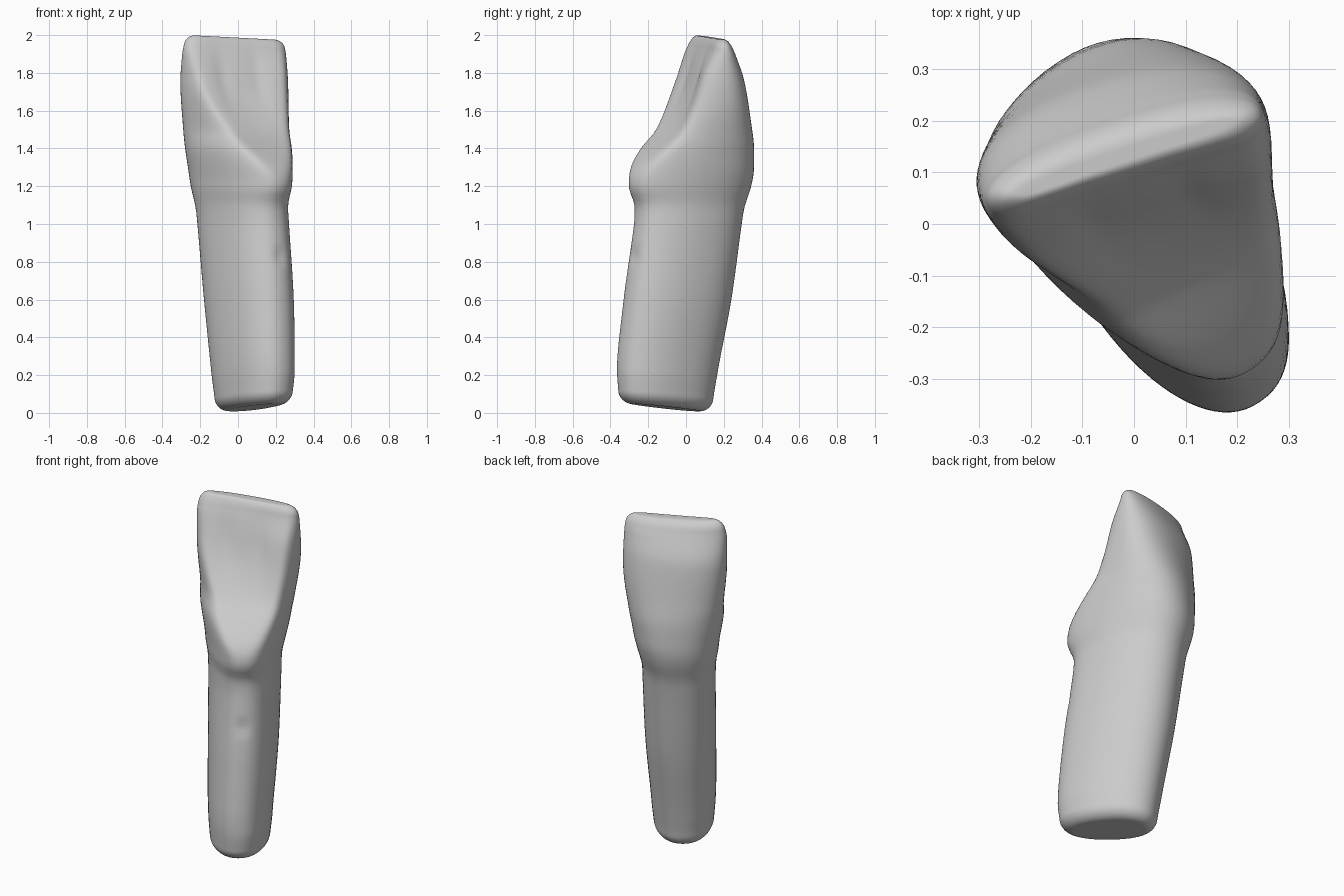
import bpy
import bmesh
from math import sin, cos, pi, radians, exp, copysign, log, sqrt

cube = bpy.data.objects.get("Cube")
if cube:
    bpy.data.objects.remove(cube)

SEGMENTS, LEVELS = 72, 100

# Extents of the body: z, x min, x max, y min, y max
EXTENTS = [
    (0.0, -0.12, 0.285, -0.355, 0.14),
    (0.2, -0.14, 0.3, -0.365, 0.165),
    (0.6, -0.18, 0.295, -0.33, 0.24),
    (1.0, -0.215, 0.27, -0.275, 0.295),
    (1.09, -0.225, 0.265, -0.272, 0.31),
    (1.2, -0.25, 0.285, -0.302, 0.345),
    (1.3, -0.265, 0.29, -0.292, 0.36),
    (1.4, -0.28, 0.285, -0.24, 0.36),
    (1.5, -0.29, 0.272, -0.16, 0.35),
    (1.75, -0.305, 0.265, -0.06, 0.31),
    (1.9, -0.295, 0.255, -0.01, 0.265),
    (2.0, -0.28, 0.245, 0.025, 0.235),
]

# Section shape: z, half width, half depth, taper, inner cut, turn in degrees
SHAPES = [
    (0.0, 0.17, 0.28, 0.1, 1.2, 34),
    (1.05, 0.19, 0.3, 0.18, 1.2, 34),
    (1.25, 0.21, 0.34, 0.28, 1.0, 33),
    (1.45, 0.24, 0.32, 0.3, 0.62, 30),
    (1.75, 0.28, 0.2, 0.16, 0.5, 20),
    (2.0, 0.27, 0.07, 0.0, 0.6, 19),
]


def sample(table, z):
    """Smooth curve through the rows of a table at height z."""
    i = 0
    while i < len(table) - 2 and z > table[i + 1][0]:
        i += 1
    r0, r1 = table[i], table[i + 1]
    before, after = table[max(i - 1, 0)], table[min(i + 2, len(table) - 1)]
    h = r1[0] - r0[0]
    t = (z - r0[0]) / h
    out = []
    for p, a, b, q in zip(before[1:], r0[1:], r1[1:], after[1:]):
        m0 = (b - p) / (r1[0] - before[0]) * h
        m1 = (q - a) / (after[0] - r0[0]) * h
        if (a - p) * (b - a) <= 0:
            m0 = 0
        if (b - a) * (q - b) <= 0:
            m1 = 0
        out.append(a + m0 * t + (3 * (b - a) - 2 * m0 - m1) * t ** 2
                   + (m0 + m1 - 2 * (b - a)) * t ** 3)
    return out


def power(value, exponent):
    return copysign(abs(value) ** exponent, value)


def bump(value, centre, width):
    return exp(-((value - centre) / width) ** 2)


def rounding(z):
    """How far the wall draws in near the two rounded ends."""
    gap, radius = (z, 0.07) if z < 1 else (2 - z, 0.05)
    d = max(0, 1 - gap / radius)
    return radius * (1 - sqrt(max(0, 1 - d * d)))


def section(z):
    """One closed ring: tapered oval, cut flat inside, fitted to its extents."""
    half_w, half_d, taper, cut, turn = sample(SHAPES, z)
    ct, st = cos(radians(turn)), sin(radians(turn))
    flat = []
    for i in range(SEGMENTS):
        angle = 2 * pi * i / SEGMENTS
        s, c = power(sin(angle), 0.9), power(cos(angle), 0.9)
        limit, soft = cut * half_d, 0.06 * half_d
        depth = half_d * s
        depth -= soft * log(1 + exp((depth - limit) / soft))
        flat.append((half_w * c * (1 - taper * s), depth, s))
    pts = [(u * ct + v * st, u * st - v * ct) for u, v, s in flat]
    xs, ys = zip(*pts)
    x0, x1, y0, y1 = sample(EXTENTS, z)
    inset = rounding(z)
    mid_x, mid_y = (x0 + x1) / 2, (y0 + y1) / 2
    low, high = max(0, 1 - z / 0.4), max(0, (z - 1.8) / 0.2)
    ring = []
    for (x, y), (u, v, s) in zip(pts, flat):
        x = x0 + (x - min(xs)) / (max(xs) - min(xs)) * (x1 - x0) - mid_x
        y = y0 + (y - min(ys)) / (max(ys) - min(ys)) * (y1 - y0) - mid_y
        # Draw in across the width and depth at the rounded ends
        across = (x * ct + y * st) * (1 - inset / half_w)
        inward = (x * st - y * ct) * (1 - inset / half_d)
        # Hollow and two shallow grooves on the inner face
        if s > 0:
            dip = 0.02 * bump(z, 1.68, 0.2) * bump(u, 0, 0.15)
            dip += 0.008 * bump(z, 1.78, 0.14) * (bump(u, -0.1, 0.04) + bump(u, 0.09, 0.04))
            # Small pit on the root
            dip += 0.012 * bump(z, 0.83, 0.035) * bump(u, 0, 0.035)
            inward -= dip * min(1, s * 3)
        x = mid_x + across * ct + inward * st
        y = mid_y + across * st - inward * ct
        # Slanted root end and biting edge
        ring.append((x, y, z + 0.1 * (inward + 0.28) * low - 0.05 * (across + 0.26) * high))
    return ring


def shrink(ring, factor):
    n = len(ring)
    middle = [sum(p[k] for p in ring) / n for k in range(3)]
    return [[m + (c - m) * factor for c, m in zip(p, middle)] for p in ring]


# Heights, closer together near both ends, then flat caps
rings = [section(1 - cos(pi * i / LEVELS)) for i in range(LEVELS + 1)]
for factor in (0.8, 0.6, 0.4):
    rings.insert(0, shrink(rings[0], factor))
    rings.append(shrink(rings[-1], factor))

# Loft the rings into one skin
bm = bmesh.new()
loops = [[bm.verts.new(p) for p in ring] for ring in rings]
for lower, upper in zip(loops, loops[1:]):
    for i in range(SEGMENTS):
        j = (i + 1) % SEGMENTS
        bm.faces.new((lower[i], lower[j], upper[j], upper[i]))
bm.faces.new(loops[0])
bm.faces.new(loops[-1])
bmesh.ops.recalc_face_normals(bm, faces=bm.faces)
for f in bm.faces:
    f.smooth = True

mesh = bpy.data.meshes.new("incisor_tooth")
bm.to_mesh(mesh)
bm.free()
tooth = bpy.data.objects.new("incisor_tooth", mesh)
bpy.context.collection.objects.link(tooth)

# Plain grey finish
grey = bpy.data.materials.new("plain_grey")
grey.use_nodes = True
colour = (0.6, 0.6, 0.6, 1)
grey.diffuse_color = colour
grey.node_tree.nodes["Principled BSDF"].inputs["Base Color"].default_value = colour
mesh.materials.append(grey)
